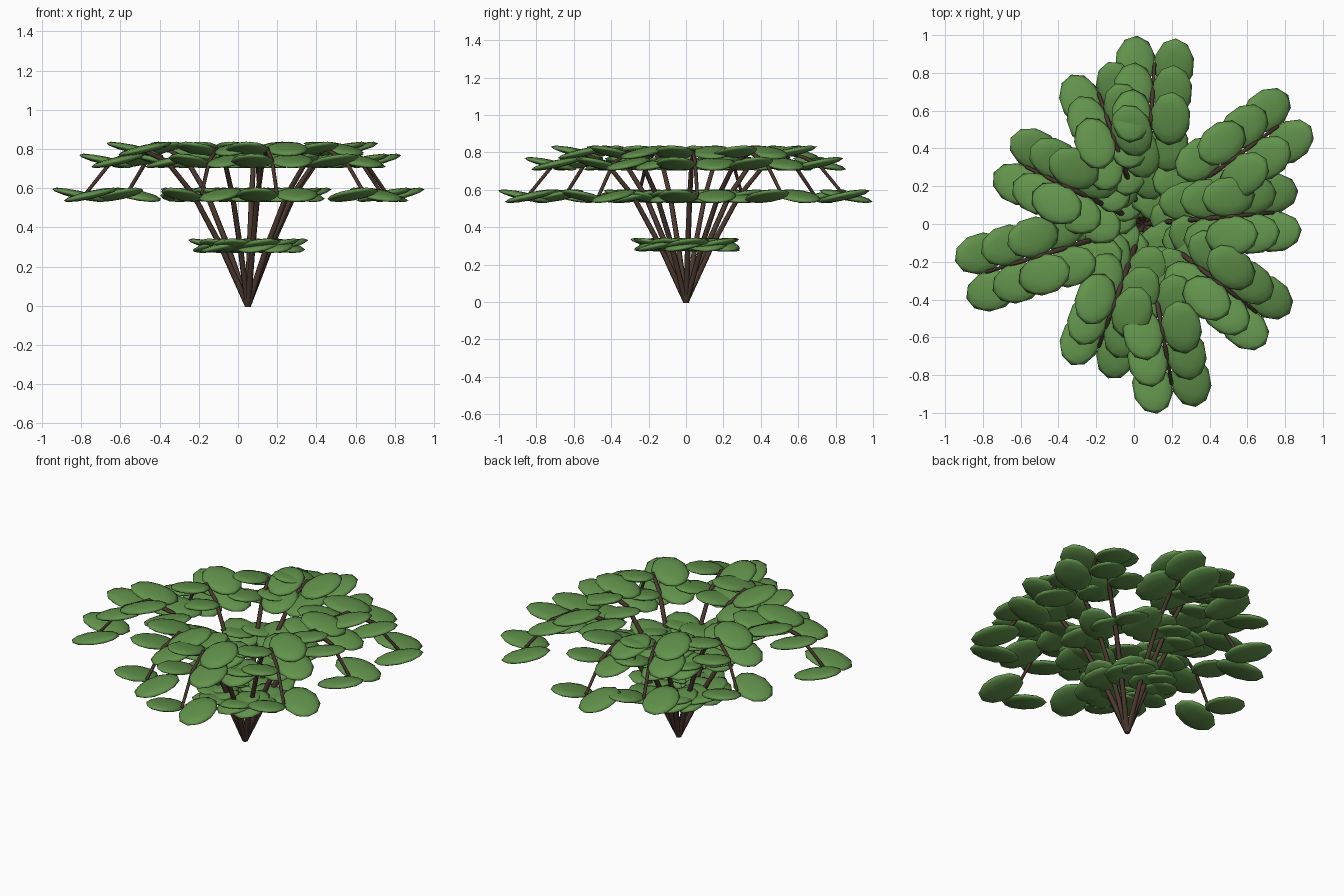
import bpy
import bmesh
from math import sin, pi, radians
from mathutils import Matrix, Vector

cube = bpy.data.objects.get("Cube")
if cube:
    bpy.data.objects.remove(cube, do_unlink=True)


def make_material(name, rgb):
    mat = bpy.data.materials.new(name)
    mat.use_nodes = True
    colour = (*rgb, 1.0)
    mat.diffuse_color = colour
    mat.node_tree.nodes["Principled BSDF"].inputs["Base Color"].default_value = colour
    return mat


leaf_green = make_material("leaf green", (0.12, 0.29, 0.07))
bark_brown = make_material("bark brown", (0.07, 0.04, 0.028))

ROOT = Vector((0.05, 0, 0))
HEIGHT = 0.8          # top of the arch
NODES = 6             # leaf pairs on each stem
LEAF_SIZE = (0.145, 0.108, 0.021)
LEAF_OFFSET = 0.103   # leaf centre to stem
LEAF_PITCH = radians(12)
LEAF_ROLL = radians(4)

# heading in degrees and horizontal reach of each stem
STEMS = [(5, 0.69), (36, 0.88), (86, 0.85), (109, 0.73), (154, 0.69),
         (197, 0.87), (250, 0.69), (280, 0.86), (322, 0.76)]


def arch_point(step, reach):
    """Point on the arching stem, in the stem's own frame (x outward)."""
    return Vector((reach * step / NODES, 0, HEIGHT * sin(pi * step / 8)))


def build_stem(name, frame, reach):
    curve = bpy.data.curves.new(name, "CURVE")
    curve.dimensions = "3D"
    curve.bevel_depth = 0.016
    curve.bevel_resolution = 1
    curve.use_fill_caps = True
    spline = curve.splines.new("POLY")
    spline.points.add(NODES)
    for step, point in enumerate(spline.points):
        point.co = (*(frame @ arch_point(step, reach)), 1)
        point.radius = 1 - 0.07 * step
    curve.materials.append(bark_brown)
    obj = bpy.data.objects.new(name, curve)
    bpy.context.collection.objects.link(obj)


def build_leaves(name, frame, reach):
    bm = bmesh.new()
    for step in range(1, NODES + 1):
        for side in (-1, 1):
            # Left leaves dip at the tip, right leaves rise
            centre = arch_point(step, reach) + Vector((0, side * LEAF_OFFSET, 0))
            matrix = (frame @ Matrix.Translation(centre)
                      @ Matrix.Rotation(side * LEAF_PITCH, 4, "Y")
                      @ Matrix.Rotation(side * LEAF_ROLL, 4, "X")
                      @ Matrix.Diagonal((*LEAF_SIZE, 1))
                      @ Matrix.Rotation(pi / 2, 4, "Z"))
            bmesh.ops.create_icosphere(bm, subdivisions=2, radius=1, matrix=matrix)
    for face in bm.faces:
        face.smooth = True
    mesh = bpy.data.meshes.new(name)
    bm.to_mesh(mesh)
    bm.free()
    mesh.materials.append(leaf_green)
    obj = bpy.data.objects.new(name, mesh)
    bpy.context.collection.objects.link(obj)


# Stems fan out from one root, each carrying paired leaves
for number, (heading, reach) in enumerate(STEMS, 1):
    frame = Matrix.Translation(ROOT) @ Matrix.Rotation(radians(heading), 4, "Z")
    build_stem(f"stem_{number}", frame, reach)
    build_leaves(f"leaves_{number}", frame, reach)
